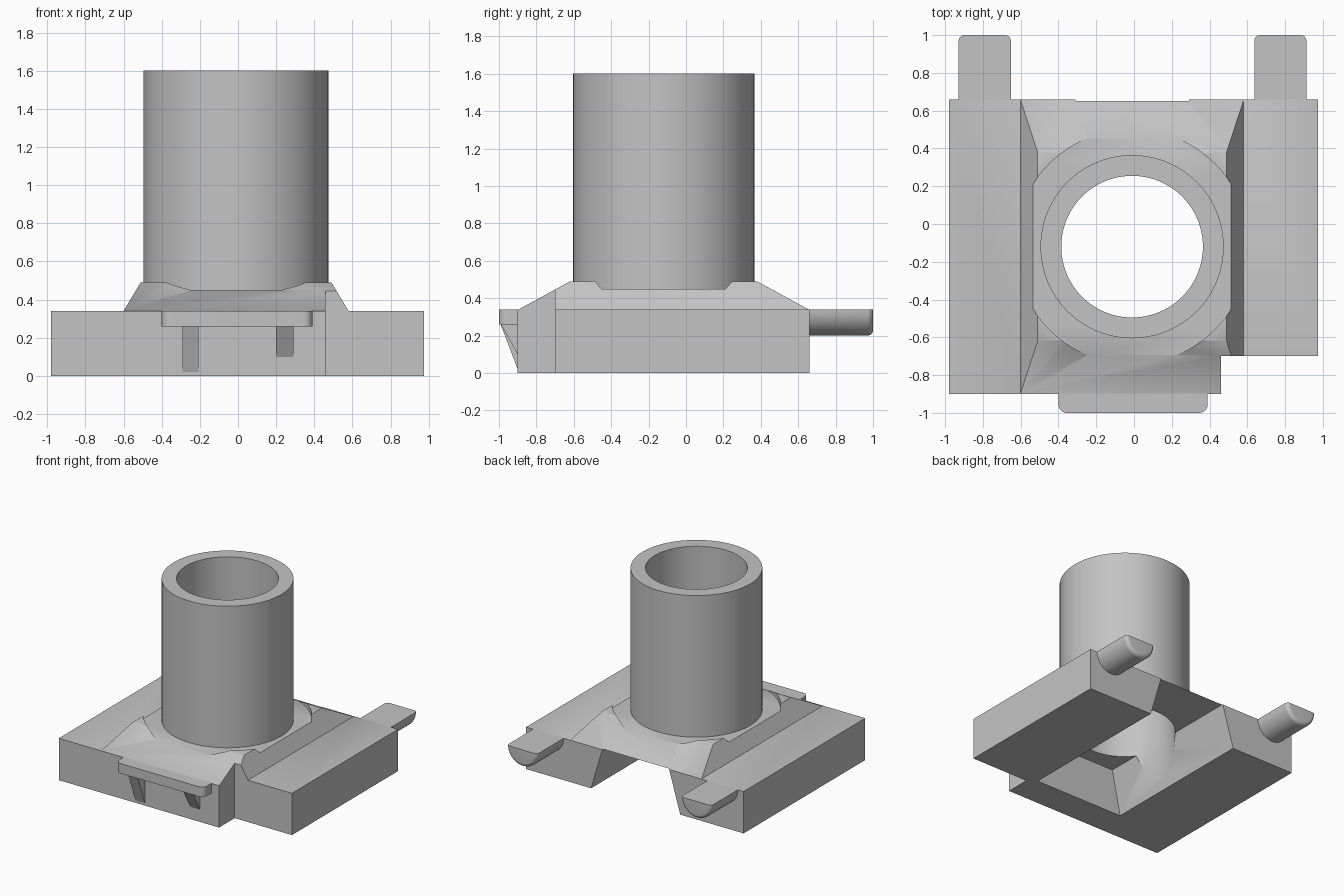
import bpy, bmesh, math
from mathutils import Vector

old = bpy.data.objects.get("Cube")
if old:
    bpy.data.objects.remove(old, do_unlink=True)

GREY = (0.55, 0.55, 0.55, 1.0)
mat = bpy.data.materials.new("plain_grey")
mat.use_nodes = True
mat.diffuse_color = GREY
mat.node_tree.nodes["Principled BSDF"].inputs["Base Color"].default_value = GREY

CX, CY = -0.01, -0.12      # tube axis
BLOCK_TOP = 0.34
SEAT = 0.45                # height of the round seat under the tube


def finish(name, bm):
    bmesh.ops.recalc_face_normals(bm, faces=bm.faces)
    mesh = bpy.data.meshes.new(name)
    bm.to_mesh(mesh)
    bm.free()
    mesh.materials.append(mat)
    ob = bpy.data.objects.new(name, mesh)
    bpy.context.collection.objects.link(ob)
    return ob


def loft(name, rings):
    """Stack of closed point rings, skinned and capped."""
    bm = bmesh.new()
    loops = [[bm.verts.new(p) for p in ring] for ring in rings]
    n = len(loops[0])
    for a, b in zip(loops, loops[1:]):
        for i in range(n):
            j = (i + 1) % n
            bm.faces.new((a[i], a[j], b[j], b[i]))
    bm.faces.new(loops[0])
    bm.faces.new(loops[-1])
    return finish(name, bm)


def rect(x0, x1, y0, y1, z):
    return [(x0, y0, z), (x1, y0, z), (x1, y1, z), (x0, y1, z)]


def box(name, x0, x1, y0, y1, z0, z1):
    return loft(name, [rect(x0, x1, y0, y1, z0), rect(x0, x1, y0, y1, z1)])


def cylinder(name, r, z0, z1, n=96):
    ring = [(CX + r * math.cos(math.tau * i / n), CY + r * math.sin(math.tau * i / n))
            for i in range(n)]
    return loft(name, [[(x, y, z) for x, y in ring] for z in (z0, z1)])


def combine(target, other, operation):
    mod = target.modifiers.new("combine", 'BOOLEAN')
    mod.operation, mod.solver, mod.object = operation, 'EXACT', other
    with bpy.context.temp_override(object=target, active_object=target):
        bpy.ops.object.modifier_apply(modifier=mod.name)
    bpy.data.objects.remove(other, do_unlink=True)


def smooth(ob):
    bpy.ops.object.select_all(action='DESELECT')
    ob.select_set(True)
    bpy.context.view_layer.objects.active = ob
    bpy.ops.object.shade_smooth_by_angle(angle=math.radians(30))


# Base block with the raised sloping hood
base = box("base", -0.98, 0.975, -0.9, 0.66, 0, BLOCK_TOP)
hood_foot = (-0.6, 0.58, -0.895, 0.655)
hood = loft("hood", [rect(*hood_foot, 0.1), rect(*hood_foot, BLOCK_TOP),
                     rect(-0.51, 0.49, -0.62, 0.38, 0.49)])
combine(base, hood, 'UNION')

# Round seat, front corner notch, rear channel and bore
combine(base, cylinder("seat_cutter", 0.62, SEAT, 0.7), 'DIFFERENCE')
combine(base, box("notch_cutter", 0.46, 1.2, -1.2, -0.7, -0.2, 0.8), 'DIFFERENCE')
channel = loft("channel_cutter", [
    rect(CX - 0.415, CX + 0.415, -0.655, 0.9, -0.05),
    rect(CX - 0.3, CX + 0.3, -0.62, 0.9, 0.342)])
combine(base, channel, 'DIFFERENCE')
combine(base, cylinder("bore_cutter", 0.375, -0.2, 0.8), 'DIFFERENCE')
smooth(base)

# Tube turned from its wall profile
bm = bmesh.new()
wall = [bm.verts.new((CX + r, CY, z)) for r, z in
        ((0.485, SEAT), (0.485, 1.6), (0.375, 1.6), (0.375, SEAT))]
edges = [bm.edges.new(pair) for pair in zip(wall, wall[1:])]
bmesh.ops.spin(bm, geom=wall + edges, cent=(CX, CY, 0), axis=(0, 0, 1),
               angle=math.tau, steps=96)
bmesh.ops.remove_doubles(bm, verts=bm.verts, dist=0.0001)
smooth(finish("tube", bm))


def round_edges(ob, rule, offset):
    """Bevel every edge whose two end points satisfy the rule."""
    bm = bmesh.new()
    bm.from_mesh(ob.data)
    chosen = [e for e in bm.edges if rule(e.verts[0].co, e.verts[1].co)]
    bmesh.ops.bevel(bm, geom=chosen, offset=offset, segments=6, profile=0.5,
                    affect='EDGES')
    bm.to_mesh(ob.data)
    bm.free()
    smooth(ob)


# Rear pegs: flat top, half-round underside, softened end
for side, x in (("right", -0.79), ("left", 0.775)):
    arc = [(x + 0.138 * math.cos(math.pi * i / 24), BLOCK_TOP - 0.14 * math.sin(math.pi * i / 24))
           for i in range(25)]
    peg = loft(side + "_peg", [[(px, y, pz) for px, pz in arc] for y in (0.655, 1.0)])
    round_edges(peg, lambda a, b: min(a.y, b.y) > 0.99 and abs(a.x - b.x) < 0.1, 0.03)

# Front lip with rounded outer corners
lip = box("front_lip", -0.4, 0.39, -1.0, -0.895, 0.26, BLOCK_TOP)
round_edges(lip, lambda a, b: max(a.y, b.y) < -0.99 and abs(a.z - b.z) > 0.01, 0.045)

# Triangular ribs under the lip
for side, x0, x1, low in (("right", -0.292, -0.207, 0.02), ("left", 0.2, 0.29, 0.1)):
    loft(side + "_rib", [[(x, -0.895, 0.27), (x, -0.995, 0.27), (x, -0.9, low),
                          (x, -0.895, low)] for x in (x0, x1)])
